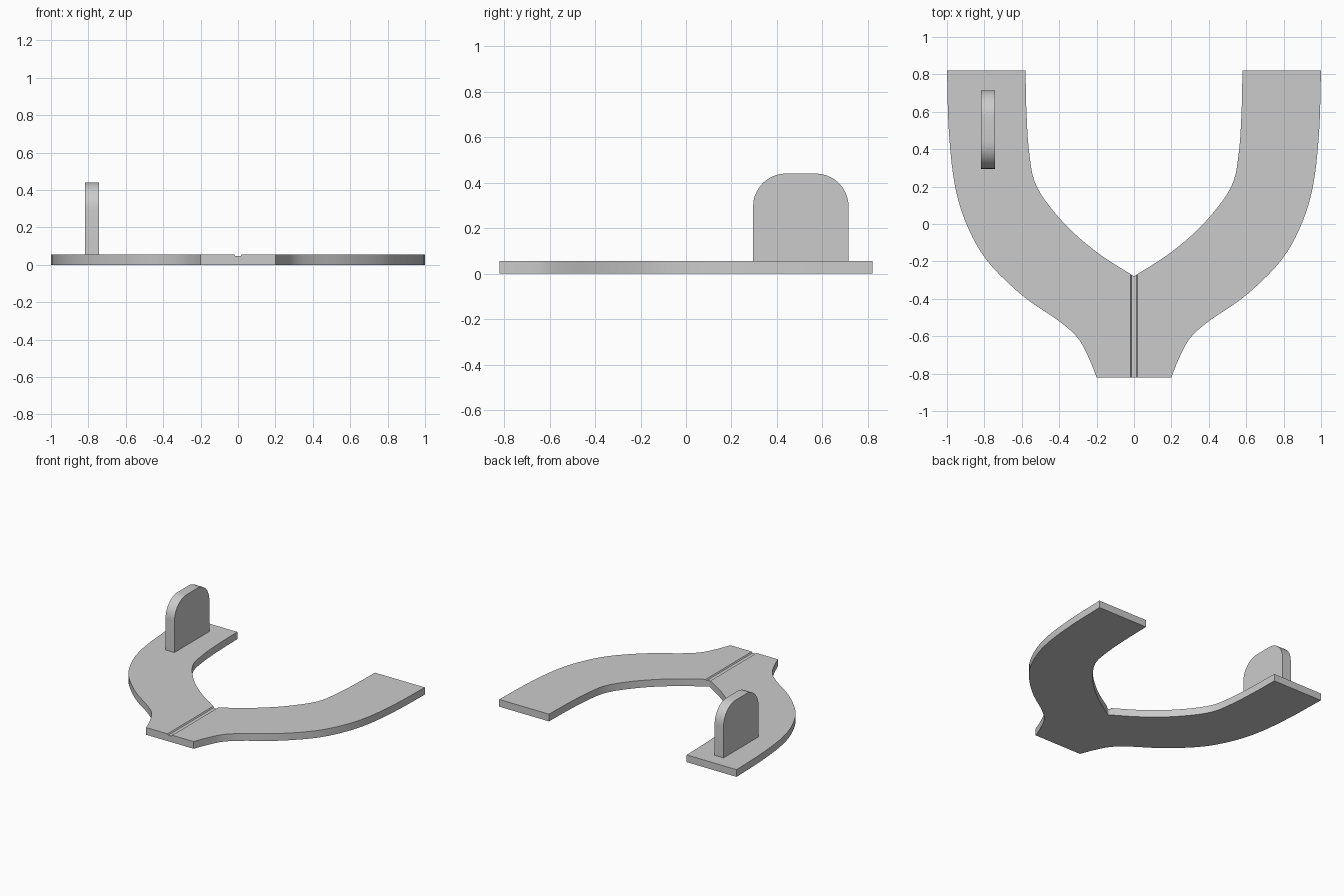
import bpy, bmesh, math
from mathutils import Vector

if "Cube" in bpy.data.objects:
    bpy.data.objects.remove(bpy.data.objects["Cube"])

PLATE_TOP = 0.055


def spline(points, steps=5):
    """Smooth curve through 2D points (Catmull-Rom)."""
    p = [Vector(q) for q in points]
    p = [2 * p[0] - p[1]] + p + [2 * p[-1] - p[-2]]
    out = []
    for i in range(1, len(p) - 2):
        a, b, c, d = p[i - 1:i + 3]
        for s in range(steps):
            t = s / steps
            out.append(0.5 * (2 * b + (c - a) * t + (2 * a - 5 * b + 4 * c - d) * t**2
                              + (3 * b - a - 3 * c + d) * t**3))
    return out + [p[-2]]


def prism(outline, offset):
    """Extrude a closed loop of 3D points along offset."""
    bm = bmesh.new()
    face = bm.faces.new([bm.verts.new(v) for v in outline])
    ext = bmesh.ops.extrude_face_region(bm, geom=[face], use_keep_orig=True)
    bmesh.ops.translate(bm, vec=offset,
                        verts=[g for g in ext["geom"] if isinstance(g, bmesh.types.BMVert)])
    bmesh.ops.recalc_face_normals(bm, faces=bm.faces)
    return bm


def finish(bm, name):
    mesh = bpy.data.meshes.new(name)
    bm.to_mesh(mesh)
    bm.free()
    obj = bpy.data.objects.new(name, mesh)
    bpy.context.collection.objects.link(obj)
    bpy.ops.object.select_all(action="DESELECT")
    obj.select_set(True)
    bpy.context.view_layer.objects.active = obj
    bpy.ops.object.shade_smooth_by_angle(angle=math.radians(25))
    return obj


# Right half of the forked plate
outer = spline([(0.2, -0.82), (0.24, -0.72), (0.3, -0.61), (0.4, -0.52), (0.6, -0.38),
                (0.79, -0.19), (0.9, 0.01), (0.96, 0.22), (0.99, 0.5), (1.0, 0.82)])
inner = spline([(0.58, 0.82), (0.575, 0.6), (0.56, 0.38), (0.52, 0.2),
                (0.38, 0.01), (0.2, -0.15), (0, -0.28)])
half = [Vector((0, -0.82))] + outer + inner
bm = prism([(p.x, p.y, 0) for p in half], (0, 0, PLATE_TOP))

# Shallow groove along the centre line
for x in (0.02, 0.014):
    bmesh.ops.bisect_plane(bm, geom=bm.verts[:] + bm.edges[:] + bm.faces[:],
                           plane_co=(x, 0, 0), plane_no=(1, 0, 0))
for v in bm.verts:
    if v.co.x < 0.015 and v.co.z > 0.01:
        v.co.z -= 0.009
seam = [f for f in bm.faces if all(abs(v.co.x) < 1e-5 for v in f.verts)]
bmesh.ops.delete(bm, geom=seam, context="FACES_ONLY")
plate = finish(bm, "forked_plate")
mirror = plate.modifiers.new("mirror", "MIRROR")
mirror.use_clip = True

# Upright tab with rounded top corners on the left arm
y0, y1, top, r, n = 0.295, 0.715, 0.44, 0.145, 10
arc = [(math.cos(math.pi / 2 * i / n) * r, math.sin(math.pi / 2 * i / n) * r)
       for i in range(n + 1)]
tab = [(y0, PLATE_TOP - 0.005), (y1, PLATE_TOP - 0.005)]
tab += [(y1 - r + a, top - r + b) for a, b in arc]
tab += [(y0 + r - a, top - r + b) for a, b in reversed(arc)]
finish(prism([(-0.817, y, z) for y, z in tab], (0.075, 0, 0)), "upright_tab")
